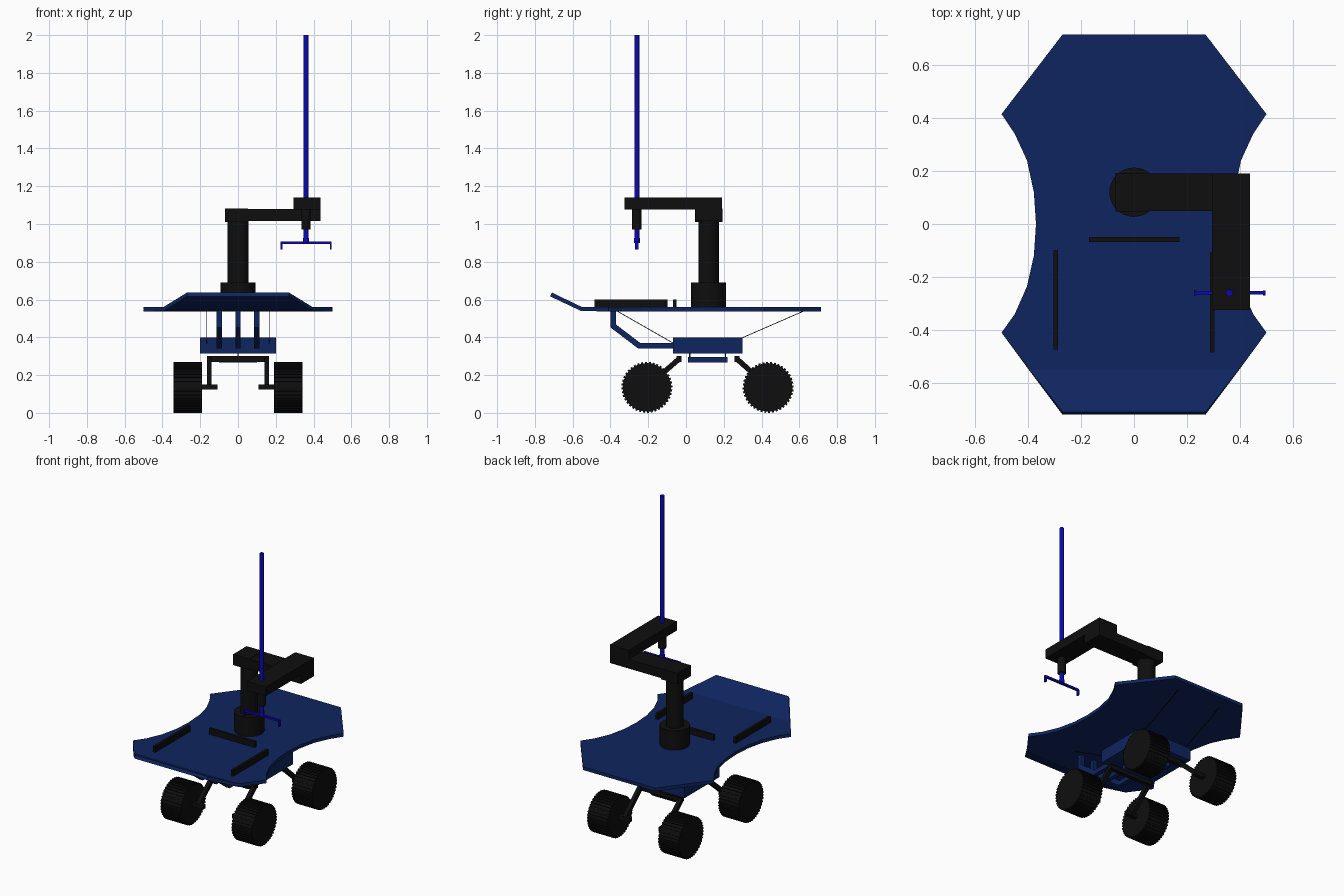
import bpy
import bmesh
from math import cos, sin, pi
from mathutils import Vector

cube = bpy.data.objects.get("Cube")
if cube:
    bpy.data.objects.remove(cube, do_unlink=True)


def material(name, rgb):
    m = bpy.data.materials.new(name)
    m.use_nodes = True
    m.diffuse_color = (*rgb, 1)
    bsdf = m.node_tree.nodes["Principled BSDF"]
    bsdf.inputs["Base Color"].default_value = (*rgb, 1)
    bsdf.inputs["Roughness"].default_value = 0.7
    return m


NAVY = material("navy blue", (0.0045, 0.018, 0.115))
BLACK = material("black", (0.0045, 0.0045, 0.0045))
BLUE = material("bright blue", (0.004, 0.002, 0.45))


def finish(name, bm, mat, smooth=False):
    bmesh.ops.recalc_face_normals(bm, faces=bm.faces)
    mesh = bpy.data.meshes.new(name)
    bm.to_mesh(mesh)
    bm.free()
    mesh.materials.append(mat)
    ob = bpy.data.objects.new(name, mesh)
    bpy.context.collection.objects.link(ob)
    if smooth:
        bpy.ops.object.select_all(action="DESELECT")
        ob.select_set(True)
        bpy.context.view_layer.objects.active = ob
        bpy.ops.object.shade_smooth_by_angle()
    return ob


def box(name, x, y, z, mat):
    """Box from (min, max) ranges along each axis."""
    bm = bmesh.new()
    bmesh.ops.create_cube(bm, size=1)
    for v in bm.verts:
        v.co = [(a + b) / 2 + c * (b - a) for (a, b), c in zip((x, y, z), v.co)]
    return finish(name, bm, mat)


def cylinder(name, x, y, z, r, mat):
    bm = bmesh.new()
    bmesh.ops.create_cone(bm, cap_ends=True, segments=32, radius1=r, radius2=r,
                          depth=z[1] - z[0])
    bmesh.ops.translate(bm, verts=bm.verts, vec=(x, y, sum(z) / 2))
    return finish(name, bm, mat, smooth=True)


def prism(name, outline, x0, x1, mat):
    """Outline in the side (y, z) plane, extruded along x."""
    bm = bmesh.new()
    face = bm.faces.new([bm.verts.new((x0, y, z)) for y, z in outline])
    new = bmesh.ops.extrude_face_region(bm, geom=[face])["geom"]
    bmesh.ops.translate(bm, vec=(x1 - x0, 0, 0),
                        verts=[g for g in new if isinstance(g, bmesh.types.BMVert)])
    return finish(name, bm, mat)


def strut(name, path, x, width, thick, mat):
    """Bent bar of constant thickness with mitred corners."""
    pts = [Vector(p) for p in path]
    dirs = [(b - a).normalized() for a, b in zip(pts, pts[1:])]
    upper, lower = [], []
    for i, p in enumerate(pts):
        d0, d1 = dirs[max(i - 1, 0)], dirs[min(i, len(dirs) - 1)]
        n0, n1 = Vector((-d0.y, d0.x)), Vector((-d1.y, d1.x))
        n = (n0 + n1).normalized()
        off = n * (thick / 2 / n.dot(n0))
        upper.append(p + off)
        lower.append(p - off)
    return prism(name, upper + lower[::-1], x - width / 2, x + width / 2, mat)


# Deck: flat waisted panel with an upturned front lip
waist = [(0.5, -0.41), (0.45, -0.34), (0.404, -0.235), (0.378, -0.12), (0.37, 0),
         (0.378, 0.12), (0.404, 0.24), (0.45, 0.34), (0.5, 0.415), (0.27, 0.715)]
right_side = [(0.395, -0.55)] + waist
bm = bmesh.new()
left_v = [bm.verts.new((-x, y, 0.56)) for x, y in right_side]
right_v = [bm.verts.new((x, y, 0.56)) for x, y in right_side]
bm.faces.new(right_v + left_v[::-1])
lip = [bm.verts.new((x, -0.71, 0.637)) for x in (-0.27, 0.27)]
bm.faces.new([lip[0], lip[1], right_v[0], left_v[0]])
deck = finish("deck", bm, NAVY)
if deck.data.polygons[0].normal.z < 0:
    deck.data.flip_normals()
solid = deck.modifiers.new("thickness", "SOLIDIFY")
solid.thickness = 0.022
solid.offset = -1

# Chassis box, lower plate and its pins
box("chassis", (-0.2, 0.2), (-0.07, 0.3), (0.315, 0.4), NAVY)
box("lower_plate", (-0.1, 0.1), (0.01, 0.22), (0.267, 0.297), NAVY)
for i, y in enumerate((0.02, 0.21)):
    box(f"plate_pin_{i}", (-0.003, 0.003), (y - 0.003, y + 0.003), (0.295, 0.317), BLACK)

# Bent deck supports and stay wires
for i, x in enumerate((-0.1, 0, 0.1)):
    strut(f"deck_support_{i}", [(-0.385, 0.54), (-0.385, 0.46), (-0.247, 0.355), (-0.06, 0.355)],
          x, 0.028, 0.03, NAVY)
for side, x in (("right", -0.165), ("left", 0.165)):
    strut(f"front_wire_{side}", [(-0.37, 0.542), (-0.06, 0.365)], x, 0.004, 0.004, BLACK)
    strut(f"rear_wire_{side}", [(0.285, 0.392), (0.63, 0.542)], x, 0.004, 0.004, BLACK)

# Axle bars, legs and treaded wheels
R = 0.135
TEETH = 40
for end, bar_y, wheel_y in (("front", -0.037, -0.207), ("rear", 0.27, 0.435)):
    box(f"{end}_axle_bar", (-0.165, 0.165), (bar_y - 0.014, bar_y + 0.014),
        (0.27, 0.3), BLACK)
    for side, s in (("left", 1), ("right", -1)):
        strut(f"{end}_leg_{side}", [(bar_y, 0.285), (wheel_y, R + 0.003)],
              s * 0.152, 0.026, 0.028, BLACK)
        box(f"{end}_hub_{side}", sorted((s * 0.108, s * 0.2)),
            (wheel_y - 0.014, wheel_y + 0.014), (R - 0.012, R + 0.016), BLACK)
        tread = []
        for k in range(TEETH):
            for step, r in ((0, R), (0.5, R), (0.52, R - 0.007), (0.98, R - 0.007)):
                a = 2 * pi * (k + step) / TEETH
                tread.append((wheel_y + r * cos(a), R + r * sin(a)))
        prism(f"{end}_wheel_{side}", tread, s * 0.19, s * 0.342, BLACK)

# Rails on the deck
box("right_rail", (-0.304, -0.286), (-0.473, -0.098), (0.555, 0.6), BLACK)
box("left_rail", (0.286, 0.304), (-0.485, -0.108), (0.555, 0.6), BLACK)
box("cross_rail", (-0.17, 0.172), (-0.068, -0.05), (0.555, 0.6), BLACK)

# Arm: base, column, upper arm and forearm
cylinder("arm_base", 0, 0.12, (0.555, 0.69), 0.093, BLACK)
cylinder("arm_column", 0, 0.12, (0.68, 1.03), 0.055, BLACK)
box("shoulder_block", (-0.07, 0.052), (0.048, 0.192), (1.01, 1.083), BLACK)
box("upper_arm", (-0.06, 0.437), (0.05, 0.19), (1.017, 1.08), BLACK)
box("forearm", (0.295, 0.437), (-0.325, 0.19), (1.078, 1.14), BLACK)

# Tool: holder, tall rod and two-pronged gripper
TX, TY = 0.36, -0.26
cylinder("tool_holder", TX, TY, (0.97, 1.09), 0.025, BLACK)
cylinder("tool_rod", TX, TY, (0.9, 2.0), 0.013, BLUE)
cylinder("tool_collar", TX, TY, (0.9, 0.925), 0.016, BLUE)
box("gripper_bar", (0.226, 0.496), (TY - 0.007, TY + 0.007), (0.895, 0.908), BLUE)
for side, x in (("right", 0.226), ("left", 0.486)):
    box(f"gripper_prong_{side}", (x, x + 0.01), (TY - 0.009, TY + 0.009), (0.864, 0.9), BLUE)
